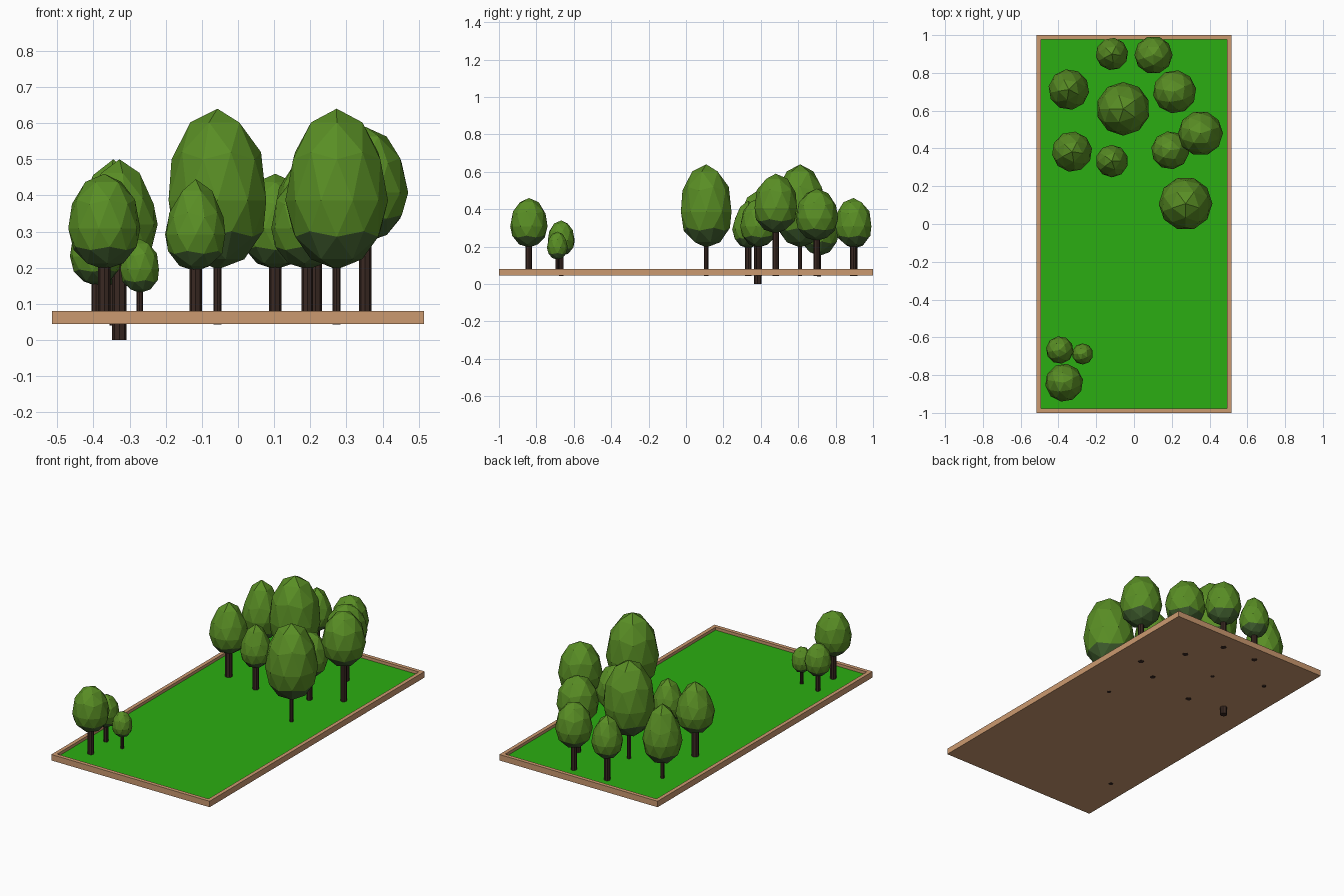
import bpy, bmesh, math

if "Cube" in bpy.data.objects:
    bpy.data.objects.remove(bpy.data.objects["Cube"])


def material(name, rgb):
    m = bpy.data.materials.new(name)
    m.diffuse_color = (*rgb, 1)
    m.use_nodes = True
    m.node_tree.nodes["Principled BSDF"].inputs["Base Color"].default_value = m.diffuse_color
    return m


WOOD = material("tan_wood", (0.60, 0.32, 0.16))
GRASS = material("grass_green", (0.024, 0.42, 0.006))
LEAF = material("leaf_green", (0.10, 0.27, 0.018))
SHADE = material("dark_leaf_green", (0.055, 0.12, 0.03))
BARK = material("dark_bark", (0.042, 0.022, 0.016))


def finish(bm, name, mats):
    me = bpy.data.meshes.new(name)
    bmesh.ops.recalc_face_normals(bm, faces=bm.faces)
    bm.to_mesh(me)
    bm.free()
    for m in mats:
        me.materials.append(m)
    ob = bpy.data.objects.new(name, me)
    bpy.context.collection.objects.link(ob)
    return ob


# Tray: a box whose top is inset for the rim and sunk for the lawn
def tray():
    bm = bmesh.new()
    bmesh.ops.create_cube(bm, size=1)
    for v in bm.verts:
        v.co.x *= 1.03
        v.co.y *= 2.0
        v.co.z = 0.08 if v.co.z > 0 else 0.045
    top = max(bm.faces, key=lambda f: f.calc_center_median().z)
    bmesh.ops.inset_region(bm, faces=[top], thickness=0.032)
    lawn = bmesh.ops.extrude_face_region(bm, geom=[top])
    bmesh.ops.delete(bm, geom=[top], context='FACES_ONLY')
    for g in lawn["geom"]:
        if isinstance(g, bmesh.types.BMVert):
            g.co.z = 0.063
        elif isinstance(g, bmesh.types.BMFace):
            g.material_index = 1
    finish(bm, "lawn_tray", [WOOD, GRASS])


# Crown: egg-shaped icosphere, dark underside chosen by height
def crown(i, x, y, r, z0, z1, pointed):
    bm = bmesh.new()
    bmesh.ops.create_icosphere(bm, subdivisions=2, radius=1)
    for f in bm.faces:
        f.material_index = 1 if f.calc_center_median().z < -0.5 else 0
    mid = z0 + (z1 - z0) * (0.40 if pointed else 0.43)
    a = i * 1.1
    for v in bm.verts:
        px, py, pz = v.co
        if pz > 0:
            z = mid + (z1 - mid) * pz ** (1.45 if pointed else 1.0)
        else:
            z = mid + (mid - z0) * pz
        v.co = (x + r * (px * math.cos(a) - py * math.sin(a)),
                y + r * (px * math.sin(a) + py * math.cos(a)), z)
    finish(bm, f"crown_{i}", [LEAF, SHADE])


# Trunk: eight-sided post reaching into the crown
def trunk(i, x, y, r, z0, z1):
    bm = bmesh.new()
    bmesh.ops.create_cone(bm, cap_ends=True, segments=8, radius1=r, radius2=r, depth=z1 - z0)
    bmesh.ops.translate(bm, vec=(x, y, (z0 + z1) / 2), verts=bm.verts)
    finish(bm, f"trunk_{i}", [BARK])


# x, y, crown radius, crown bottom, crown top, pointed, trunk radius, trunk bottom
TREES = [
    (-0.117, 0.90, 0.086, 0.19, 0.445, True, 0.017, 0.044),
    (0.103, 0.895, 0.101, 0.195, 0.46, False, 0.017, 0.044),
    (-0.345, 0.712, 0.108, 0.15, 0.50, True, 0.011, 0.04),
    (-0.057, 0.61, 0.142, 0.195, 0.64, False, 0.011, 0.043),
    (0.215, 0.70, 0.115, 0.23, 0.51, False, 0.017, 0.044),
    (0.352, 0.48, 0.119, 0.27, 0.59, False, 0.017, 0.044),
    (0.192, 0.39, 0.101, 0.195, 0.46, False, 0.016, 0.044),
    (-0.117, 0.333, 0.086, 0.19, 0.445, True, 0.017, 0.044),
    (-0.328, 0.383, 0.107, 0.20, 0.50, True, 0.02, 0.0),
    (0.273, 0.108, 0.142, 0.195, 0.64, False, 0.011, 0.043),
    (-0.393, -0.667, 0.073, 0.15, 0.34, False, 0.013, 0.044),
    (-0.272, -0.688, 0.056, 0.13, 0.28, False, 0.009, 0.046),
    (-0.37, -0.84, 0.101, 0.195, 0.46, False, 0.017, 0.046),
]

tray()
for i, (x, y, r, z0, z1, pointed, tr, tz) in enumerate(TREES, 1):
    crown(i, x, y, r, z0, z1, pointed)
    trunk(i, x, y, tr, tz, z0 + 0.06)
